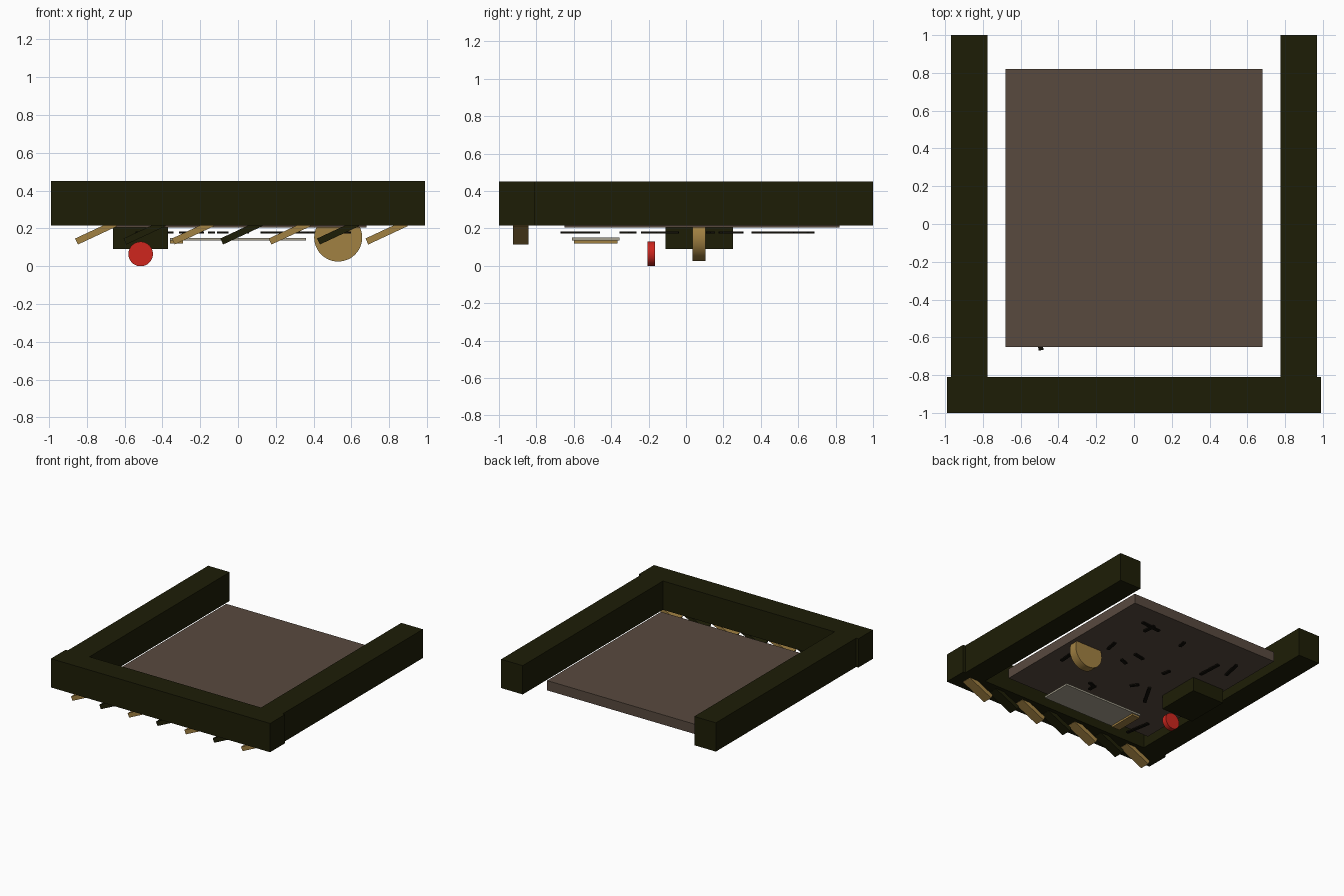
import bpy
import math
from mathutils import Matrix

if "Cube" in bpy.data.objects:
    bpy.data.objects.remove(bpy.data.objects["Cube"], do_unlink=True)


def material(name, srgb):
    rgba = [(c / 255) ** 2.2 for c in srgb] + [1]
    m = bpy.data.materials.new(name)
    m.use_nodes = True
    m.diffuse_color = rgba
    m.node_tree.nodes["Principled BSDF"].inputs["Base Color"].default_value = rgba
    return m


olive = material("dark olive", (35, 35, 15))
earth = material("earth brown", (89, 75, 65))
tan = material("tan wood", (160, 128, 68))
red = material("red", (205, 42, 35))
grey = material("pale grey", (166, 160, 142))
black = material("near black", (24, 22, 16))


def box(name, x, y, z, mat, tilt=0, turn=0):
    """Box from min/max pairs, tilted about y or turned about z at its centre."""
    pairs = (x, y, z)
    centre = [(a + b) / 2 for a, b in pairs]
    bpy.ops.mesh.primitive_cube_add(size=1, location=centre, rotation=(0, tilt, turn))
    ob = bpy.context.object
    ob.name = name
    ob.data.transform(Matrix.Diagonal([b - a for a, b in pairs] + [1]))
    ob.data.materials.append(mat)
    return ob


def disc(name, centre, radius, depth, mat):
    bpy.ops.mesh.primitive_cylinder_add(vertices=48, radius=radius, depth=depth,
                                        location=centre, rotation=(math.pi / 2, 0, 0))
    ob = bpy.context.object
    ob.name = name
    ob.data.materials.append(mat)
    bpy.ops.object.shade_smooth_by_angle()


# Frame of three beams, open at the back
box("front_beam", (-0.99, 0.99), (-1, -0.81), (0.215, 0.45), olive)
for side, s in (("left", 1), ("right", -1)):
    box(side + "_beam", sorted((s * 0.775, s * 0.97)), (-0.81, 1), (0.215, 0.45), olive)

# Ground slab and the block under it
box("ground_slab", (-0.68, 0.68), (-0.65, 0.82), (0.205, 0.285), earth)
box("under_block", (-0.66, -0.37), (-0.11, 0.25), (0.09, 0.21), olive)

# Discs standing on edge
disc("tan_disc", (0.53, 0.07, 0.152), 0.127, 0.07, tan)
disc("red_disc", (-0.515, -0.185, 0.065), 0.065, 0.04, red)

# Flat panel with an end strip
box("panel", (-0.36, 0.36), (-0.61, -0.355), (0.135, 0.15), grey)
box("panel_end_strip", (-0.36, -0.29), (-0.60, -0.365), (0.12, 0.135), tan)

# Slanted slats below the front beam, alternating in colour
for i in range(7):
    x = -0.75 + i * 0.256
    box(f"slat_{i}", (x - 0.115, x + 0.115), (-0.925, -0.842), (0.162, 0.197),
        olive if i % 2 else tan, tilt=-math.radians(25))

# Scattered thin twigs: x, y, length, direction in degrees
twigs = [
    (0.39, 0.66, 0.18, 6), (0.38, 0.63, 0.11, 95), (0.04, 0.61, 0.07, 80),
    (0.43, 0.25, 0.11, 80), (0.58, -0.10, 0.12, 85), (0.21, 0.13, 0.07, 20),
    (0.17, 0.26, 0.10, 10), (-0.36, 0.45, 0.20, 93), (-0.49, 0.55, 0.17, 77),
    (-0.14, 0.21, 0.07, 100), (-0.245, -0.14, 0.22, 60), (-0.08, -0.09, 0.07, 125),
    (0.165, -0.29, 0.08, 20), (0.14, -0.32, 0.07, 90), (-0.51, -0.565, 0.21, 100),
]
for i, (x, y, length, angle) in enumerate(twigs):
    box(f"twig_{i}", (x - length / 2, x + length / 2), (y - 0.013, y + 0.013),
        (0.173, 0.183), black, turn=math.radians(angle))
